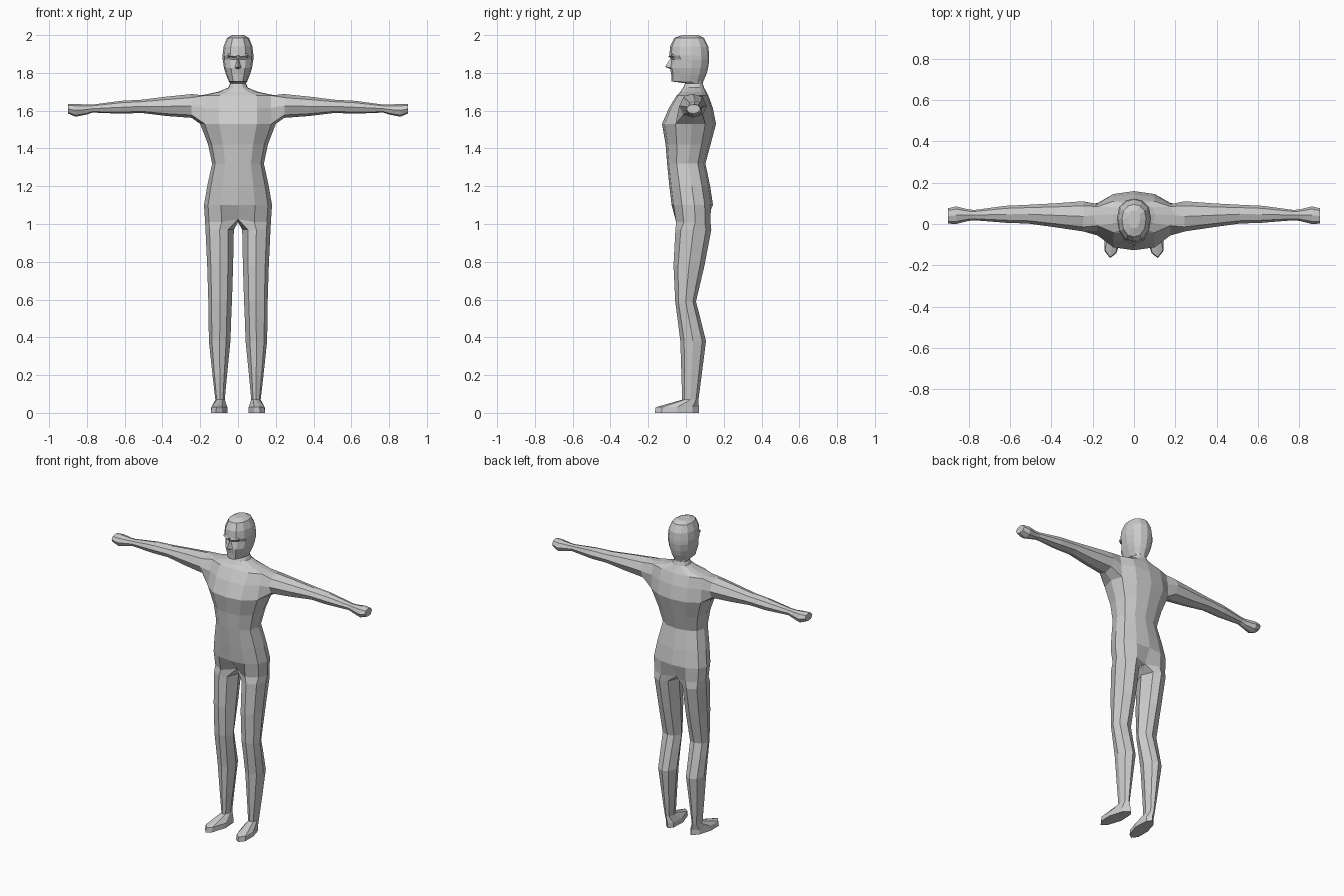
import bpy, bmesh

skin = bpy.data.materials.new("plain_grey")
skin.diffuse_color = (0.6, 0.6, 0.6, 1)


def finish(bm, name):
    """Turn one half into a mirrored flat-shaded object."""
    bmesh.ops.recalc_face_normals(bm, faces=bm.faces)
    me = bpy.data.meshes.new(name)
    bm.to_mesh(me)
    bm.free()
    me.materials.append(skin)
    ob = bpy.data.objects.new(name, me)
    bpy.context.collection.objects.link(ob)
    mod = ob.modifiers.new("mirror", 'MIRROR')
    mod.merge_threshold = 0.0005
    return ob


def bridge(bm, a, b, closed, skip=()):
    n = len(a)
    for i in range(n if closed else n - 1):
        if i not in skip:
            j = (i + 1) % n
            bm.faces.new((a[i], a[j], b[j], b[i]))


bm = bmesh.new()

# head, neck and torso: half rings (z, half width, front y, back y)
SX = (0, .5, .88, 1, .88, .5, 0)
SY = (0, .05, .25, .55, .8, .95, 1)
trunk = [
    (2.00, .030, -.020, .065), (1.985, .058, -.062, .095),
    (1.94, .076, -.084, .118), (1.892, .082, -.088, .123),
    (1.87, .081, -.078, .123), (1.825, .074, -.084, .117),
    (1.792, .064, -.078, .108), (1.755, .049, -.076, .092),
    (1.745, .042, -.005, .088), (1.722, .052, -.015, .096),
    (1.70, .105, -.030, .108), (1.68, .20, -.050, .118),
    (1.615, .20, -.090, .142), (1.53, .20, -.127, .159),
    (1.42, .158, -.108, .130), (1.32, .137, -.100, .103),
    (1.20, .163, -.088, .128), (1.10, .180, -.076, .143),
    (1.01, .174, -.062, .140),
]
rings = []
for z, w, f, b in trunk:
    rings.append([bm.verts.new((w * sx, f + (b - f) * sy, z)) for sx, sy in zip(SX, SY)])
rings[4][1].co.y += .010                 # eye sockets
rings[-1][0].co = (0, -.015, 1.025)      # crotch fold
rings[-1][6].co = (0, .10, 1.01)
SH = 11                                  # first shoulder ring
for k in range(len(rings) - 1):
    bridge(bm, rings[k], rings[k + 1], False, (2, 3) if k in (SH, SH + 1) else ())
bm.faces.new(rings[0])

# arm and fist: eight-sided rings (x, bottom z, top z, front y, back y)
c, b, a = rings[SH:SH + 3]
prev = [c[2], c[3], c[4], b[4], a[4], a[3], a[2], b[2]]
AY = (.15, .5, .85, 1, .85, .5, .15, 0)
AZ = (.85, 1, .88, .5, .12, 0, .12, .5)
for x, z0, z1, y0, y1 in [
    (.245, 1.562, 1.688, -.036, .110), (.38, 1.572, 1.674, -.016, .100),
    (.51, 1.588, 1.658, .002, .093), (.62, 1.584, 1.652, .006, .088),
    (.77, 1.590, 1.632, .018, .068), (.80, 1.580, 1.632, .015, .070),
    (.86, 1.568, 1.636, .000, .085), (.90, 1.585, 1.634, .002, .076),
]:
    ring = [bm.verts.new((x, y0 + (y1 - y0) * u, z0 + (z1 - z0) * v)) for u, v in zip(AY, AZ)]
    bridge(bm, prev, ring, True)
    prev = ring
bm.faces.new(prev)
bm.verts.remove(b[3])                    # unused point inside the shoulder

# leg and foot: eight-sided rings (z, inner x, outer x, front y, back y)
LX = (.2, .5, .86, 1, .86, .5, .2, 0)
LY = (.1, 0, .15, .5, .85, 1, .88, .5)
prev = None
for z, x0, x1, y0, y1 in [
    (.97, .022, .172, -.056, .134), (.78, .026, .163, -.066, .098),
    (.59, .032, .157, -.057, .053), (.50, .036, .156, -.045, .076),
    (.38, .040, .154, -.030, .106), (.20, .058, .135, -.024, .083),
    (.07, .070, .120, -.020, .066), (.03, .050, .135, -.160, .068),
    (0, .048, .137, -.165, .070),
]:
    ring = []
    for u, v in zip(LX, LY):
        y = y0 + (y1 - y0) * v
        splay = -.14 * y if z < .05 else 0
        ring.append(bm.verts.new((x0 + (x1 - x0) * u + splay, y, z)))
    if prev is None:
        t = rings[-1]
        bridge(bm, t, ring[:7], False)
        bm.faces.new((t[0], t[6], ring[6], ring[7], ring[0]))
    else:
        bridge(bm, prev, ring, True)
    prev = ring
bm.faces.new(prev)
finish(bm, "body")

# nose wedge
bm = bmesh.new()
top, tip, side, base = [bm.verts.new(p) for p in (
    (0, -.078, 1.882), (0, -.111, 1.832), (.019, -.076, 1.826), (0, -.078, 1.818))]
bm.faces.new((top, tip, side))
bm.faces.new((tip, base, side))
finish(bm, "nose")

# brow ridge above each eye
bm = bmesh.new()
inn = [bm.verts.new((.008, y, z)) for y, z in ((-.084, 1.898), (-.094, 1.886), (-.074, 1.876))]
out = [bm.verts.new((.052, y, z)) for y, z in ((-.068, 1.902), (-.076, 1.892), (-.060, 1.882))]
bridge(bm, inn, out, True)
bm.faces.new(inn)
bm.faces.new(out)
finish(bm, "brow")
